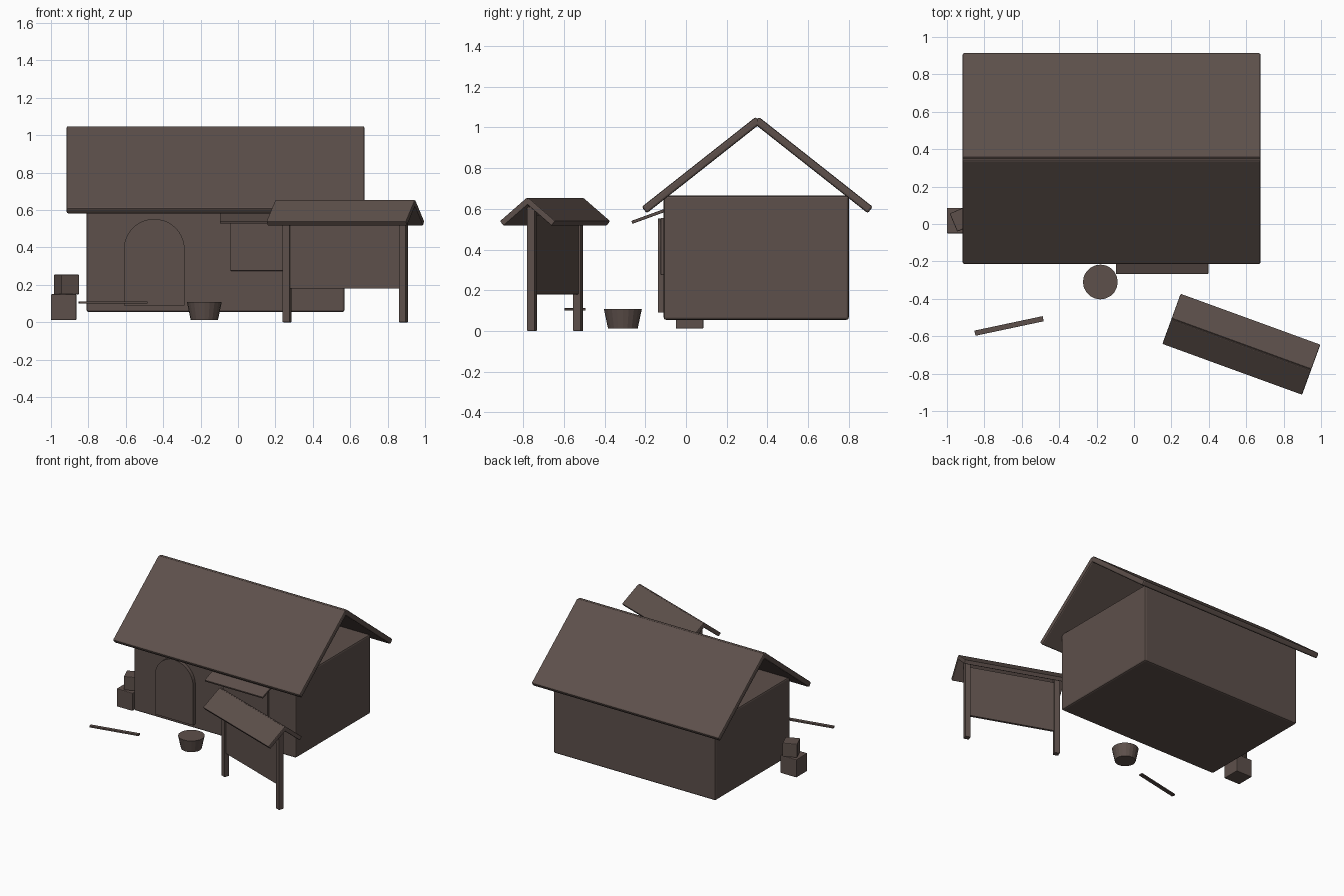
import bpy, bmesh
from math import radians, cos, sin, pi, atan2, hypot
from mathutils import Matrix, Vector

if "Cube" in bpy.data.objects:
    bpy.data.objects.remove(bpy.data.objects["Cube"])

wood = bpy.data.materials.new("dark_wood")
wood.diffuse_color = (0.11, 0.08, 0.07, 1)
wood.use_nodes = True
wood.node_tree.nodes["Principled BSDF"].inputs["Base Color"].default_value = wood.diffuse_color


def finish(name, bm, bevel, matrix):
    bmesh.ops.recalc_face_normals(bm, faces=bm.faces)
    me = bpy.data.meshes.new(name)
    bm.to_mesh(me)
    bm.free()
    ob = bpy.data.objects.new(name, me)
    bpy.context.collection.objects.link(ob)
    ob.matrix_world = matrix
    me.materials.append(wood)
    if bevel:
        mod = ob.modifiers.new("Bevel", 'BEVEL')
        mod.width, mod.segments = bevel, 2
        mod.limit_method = 'ANGLE'
    return ob


def box(name, loc, size, rx=0, rz=0, bevel=0.004, base=Matrix()):
    bm = bmesh.new()
    bmesh.ops.create_cube(bm, size=1)
    bmesh.ops.scale(bm, vec=size, verts=bm.verts)
    m = base @ Matrix.Translation(loc) @ Matrix.Rotation(rz, 4, 'Z') @ Matrix.Rotation(rx, 4, 'X')
    return finish(name, bm, bevel, m)


def gable_roof(name, length, half, eave_z, ridge_z, thick, bevel, base):
    # two sloping slabs meeting at a ridge along local x
    run, rise = half, ridge_z - eave_z
    for side, label in ((-1, "front"), (1, "back")):
        box(f"{name}_{label}", (0, side * half / 2, (eave_z + ridge_z) / 2),
            (length, hypot(run, rise), thick), rx=-side * atan2(rise, run),
            bevel=bevel, base=base @ Matrix.Translation((0, -side * 0.005, 0)))


# House body and open-gabled roof
box("house_walls", (-0.12, 0.345, 0.36), (1.38, 0.91, 0.61), bevel=0.012)
gable_roof("house_roof", 1.595, 0.56, 0.594, 1.036, 0.04, 0.01,
           Matrix.Translation((-0.12, 0.35, 0)))

# Arched door
bm = bmesh.new()
r = 0.1625
pts = [(-r, 0.09), (r, 0.09)] + [(r * cos(pi * i / 20), 0.39 + r * sin(pi * i / 20)) for i in range(21)]
face = bm.faces.new([bm.verts.new((x, -0.138, z)) for x, z in pts])
ext = bmesh.ops.extrude_face_region(bm, geom=[face])
bmesh.ops.translate(bm, vec=(0, 0.04, 0), verts=[v for v in ext["geom"] if isinstance(v, bmesh.types.BMVert)])
finish("door", bm, 0, Matrix.Translation((-0.448, 0, 0)))

# Window shutter and awning
box("window", (0.15, -0.11, 0.415), (0.38, 0.03, 0.28))
box("awning", (0.15, -0.182, 0.564), (0.495, 0.178, 0.015), rx=radians(20), bevel=0.003)

# Notice board: posts, panel and small roof
stand = Matrix.Translation((0.574, -0.643, 0)) @ Matrix.Rotation(radians(-20), 4, 'Z')
for side, label in ((-1, "left"), (1, "right")):
    box(f"board_post_{label}", (side * 0.331, 0, 0.305), (0.04, 0.04, 0.61), base=stand)
box("notice_panel", (0, 0, 0.375), (0.65, 0.02, 0.39), base=stand)
gable_roof("board_roof", 0.795, 0.14, 0.528, 0.643, 0.03, 0.005, stand)

# Tapered bucket
bm = bmesh.new()
bmesh.ops.create_cone(bm, cap_ends=True, segments=20, radius1=0.073, radius2=0.093, depth=0.095)
finish("bucket", bm, 0, Matrix.Translation((-0.18, -0.31, 0.06)))

# Stick and stacked crates
box("stick", (-0.668, -0.545, 0.106), (0.373, 0.028, 0.012), rz=radians(12), bevel=0.002)
box("crate_lower", (-0.932, 0.018, 0.081), (0.136, 0.136, 0.138), bevel=0.005)
box("crate_upper", (-0.917, 0.028, 0.202), (0.105, 0.105, 0.105), rz=radians(23), bevel=0.005)
